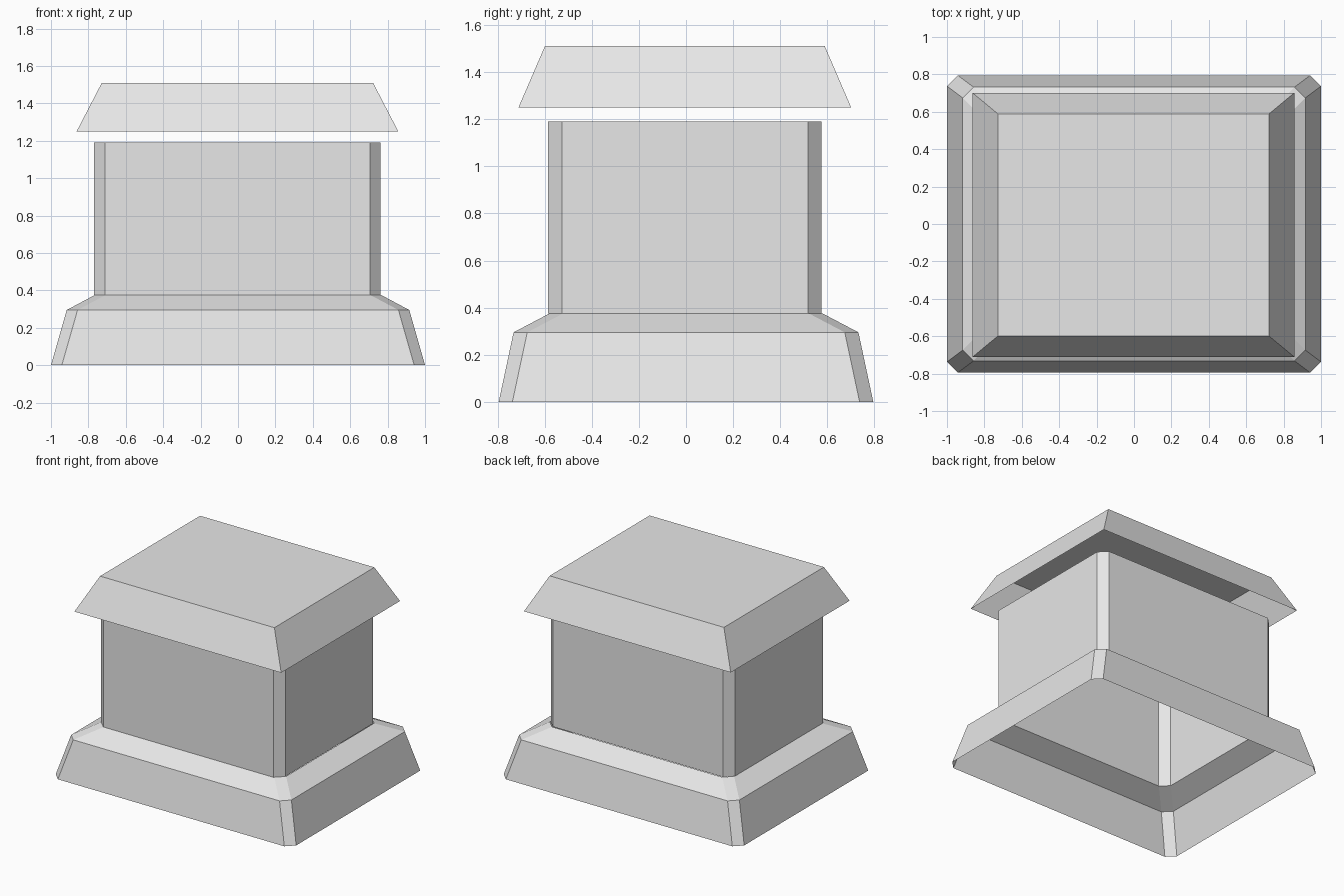
import bpy
import bmesh

if "Cube" in bpy.data.objects:
    bpy.data.objects.remove(bpy.data.objects["Cube"], do_unlink=True)

# Single flat colour
grey = bpy.data.materials.new("light_grey")
grey.use_nodes = True
colour = (0.8, 0.8, 0.8, 1)
grey.diffuse_color = colour
grey.node_tree.nodes["Principled BSDF"].inputs["Base Color"].default_value = colour


def outline(hx, hy, cut):
    """Counter-clockwise rectangle, with corners cut off when cut > 0."""
    points = []
    for sx, sy in ((1, -1), (1, 1), (-1, 1), (-1, -1)):
        if cut:
            pair = [(sx * (hx - cut), sy * hy), (sx * hx, sy * (hy - cut))]
            points += pair if sx * sy < 0 else pair[::-1]
        else:
            points.append((sx * hx, sy * hy))
    return points


def shell(name, levels, cut=0, cap=False, centre=(0, 0)):
    """Open shell through (half x, half y, z) levels, optionally capped on top."""
    bm = bmesh.new()
    rings = [[bm.verts.new((x, y, z)) for x, y in outline(hx, hy, cut)]
             for hx, hy, z in levels]
    for low, high in zip(rings, rings[1:]):
        n = len(low)
        for i in range(n):
            j = (i + 1) % n
            bm.faces.new((low[i], low[j], high[j], high[i]))
    if cap:
        bm.faces.new(rings[-1])
    mesh = bpy.data.meshes.new(name)
    bm.to_mesh(mesh)
    bm.free()
    mesh.materials.append(grey)
    obj = bpy.data.objects.new(name, mesh)
    obj.location = (*centre, 0)
    bpy.context.collection.objects.link(obj)
    return obj


offset = (-0.003, -0.005)
body_x, body_y, body_foot = 0.766, 0.58, 0.375

# Flared skirt with a sloping shoulder, open underneath
shell("flared_base", [(1, 0.795, 0), (0.916, 0.732, 0.295),
                      (body_x, body_y, body_foot)], cut=0.058)

# Upright walls, open at both ends
shell("body_walls", [(body_x, body_y, body_foot), (body_x, body_y, 1.19)],
      cut=0.058, centre=offset)

# Floating hollow lid
shell("lid", [(0.86, 0.706, 1.25), (0.725, 0.594, 1.51)], cap=True, centre=offset)
